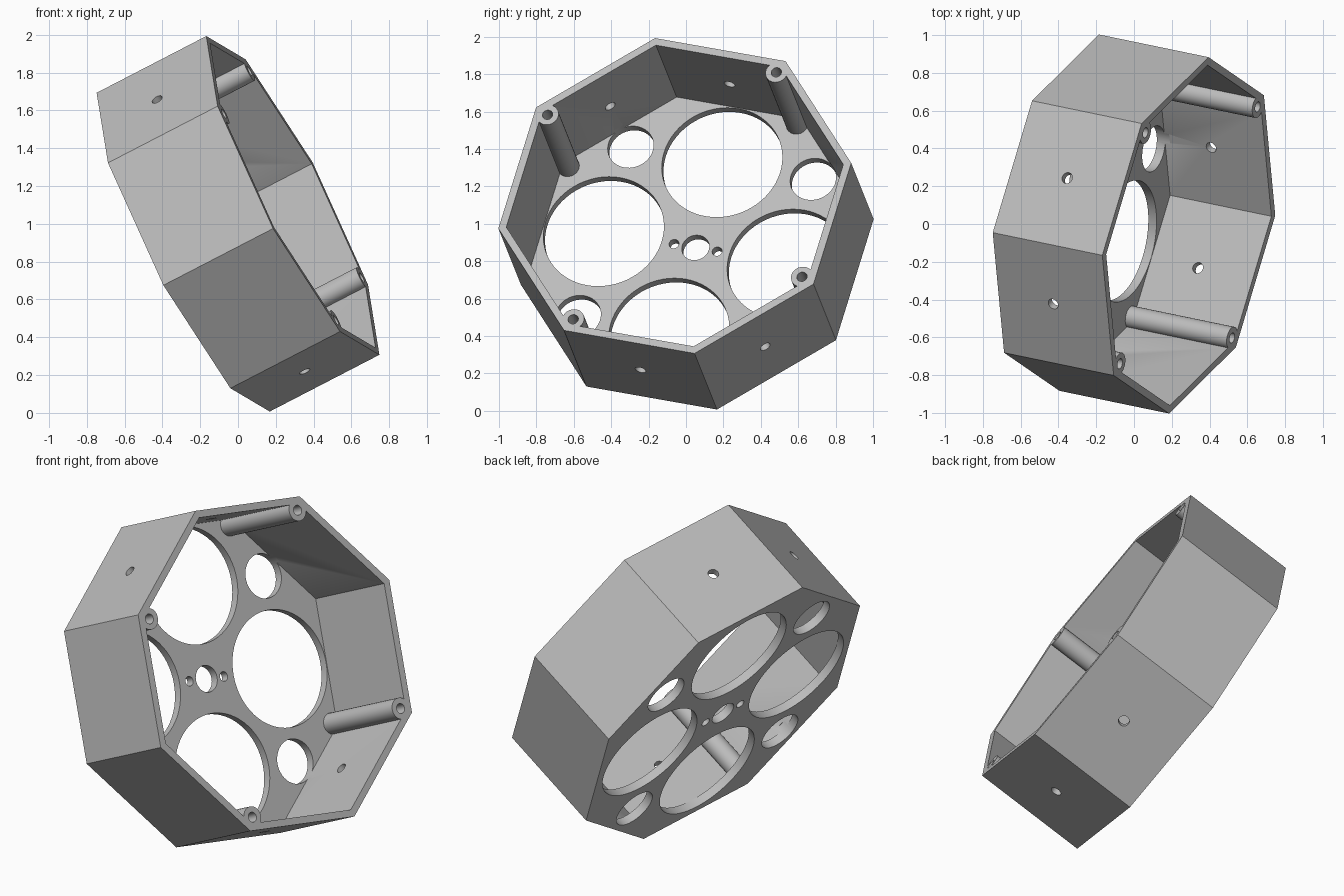
import bpy, bmesh, math
from mathutils import Vector, Matrix

cube = bpy.data.objects.get("Cube")
if cube:
    bpy.data.objects.remove(cube, do_unlink=True)

RADIUS, DEPTH = 0.965, 0.664      # octagon corner radius and box depth
WALL, FLOOR = 0.04, 0.05
HALF = DEPTH / 2
APOTHEM = RADIUS * math.cos(math.pi / 8)
INNER_R = (APOTHEM - WALL) / math.cos(math.pi / 8)

grey = bpy.data.materials.new("plain grey")
grey.use_nodes = True
colour = (0.5, 0.5, 0.5, 1)
grey.diffuse_color = colour
grey.node_tree.nodes["Principled BSDF"].inputs["Base Color"].default_value = colour


def polar(r, deg, z=0):
    a = math.radians(deg)
    return Vector((r * math.cos(a), r * math.sin(a), z))


def add_prism(bm, centre, r, z0, z1, sides=48):
    """Upright prism between two heights."""
    place = Matrix.Translation((centre.x, centre.y, (z0 + z1) / 2))
    bmesh.ops.create_cone(bm, cap_ends=True, segments=sides, radius1=r, radius2=r,
                          depth=z1 - z0, matrix=place)


def make_object(name, bm):
    mesh = bpy.data.meshes.new(name)
    bm.to_mesh(mesh)
    bm.free()
    ob = bpy.data.objects.new(name, mesh)
    bpy.context.collection.objects.link(ob)
    mesh.materials.append(grey)
    return ob


def combine(target, tool, operation):
    """Apply a boolean and discard the tool."""
    tool.hide_render = True
    mod = target.modifiers.new("shape", 'BOOLEAN')
    mod.operation, mod.solver, mod.object = operation, 'EXACT', tool
    bpy.ops.object.select_all(action='DESELECT')
    bpy.context.view_layer.objects.active = target
    target.select_set(True)
    bpy.ops.object.modifier_apply(modifier=mod.name)
    bpy.data.objects.remove(tool, do_unlink=True)


def prism_object(name, r, z0, z1):
    """Octagon with a corner on the local x axis."""
    bm = bmesh.new()
    add_prism(bm, Vector(), r, z0, z1, 8)
    corner = max(bm.verts, key=lambda v: v.co.x).co
    turn = -math.atan2(corner.y, corner.x)
    bmesh.ops.rotate(bm, verts=bm.verts, matrix=Matrix.Rotation(turn, 3, 'Z'))
    return make_object(name, bm)


# Octagonal tray
housing = prism_object("octagonal_housing", RADIUS, -HALF, HALF)
combine(housing, prism_object("cavity", INNER_R, -HALF + FLOOR, HALF + 0.2), 'DIFFERENCE')

# Screw posts in alternate corners
POSTS = [polar(0.885, 45 + 90 * i) for i in range(4)]
bm = bmesh.new()
for p in POSTS:
    add_prism(bm, p, 0.06, -HALF + FLOOR / 2, HALF, 24)
combine(housing, make_object("posts", bm), 'UNION')

# Openings in the floor, screw holes and wall holes
bm = bmesh.new()
low, high = -HALF - 0.1, -HALF + FLOOR + 0.03
for i in range(4):
    add_prism(bm, polar(0.52, 67.5 + 90 * i), 0.328, low, high, 64)
    add_prism(bm, polar(0.73, 22.5 + 90 * i), 0.125, low, high, 40)
add_prism(bm, Vector(), 0.075, low, high, 32)
for deg in (67.5, 247.5):
    add_prism(bm, polar(0.122, deg), 0.027, low, high, 20)
for p in POSTS:
    add_prism(bm, p, 0.028, HALF - 0.3, HALF + 0.1, 20)
for deg in (22.5, -22.5, 157.5, -157.5):
    d = polar(1, deg)
    place = Matrix.Translation(d * APOTHEM) @ d.to_track_quat('Z', 'Y').to_matrix().to_4x4()
    bmesh.ops.create_cone(bm, cap_ends=True, segments=20, radius1=0.03, radius2=0.03,
                          depth=0.2, matrix=place)
combine(housing, make_object("holes", bm), 'DIFFERENCE')

# Tilt the tray into its standing pose
axis = Vector((0.58, -0.12, 0.30)).normalized()
up = Vector((-0.45, -0.105, 0.835))
up = (up - axis * up.dot(axis)).normalized()
side = axis.cross(up)
pose = Matrix((up, side, axis)).transposed().to_4x4()
housing.data.transform(Matrix.Translation((0, 0, 1)) @ pose)

bpy.ops.object.select_all(action='DESELECT')
housing.select_set(True)
bpy.context.view_layer.objects.active = housing
bpy.ops.object.shade_smooth_by_angle(angle=math.radians(30))
